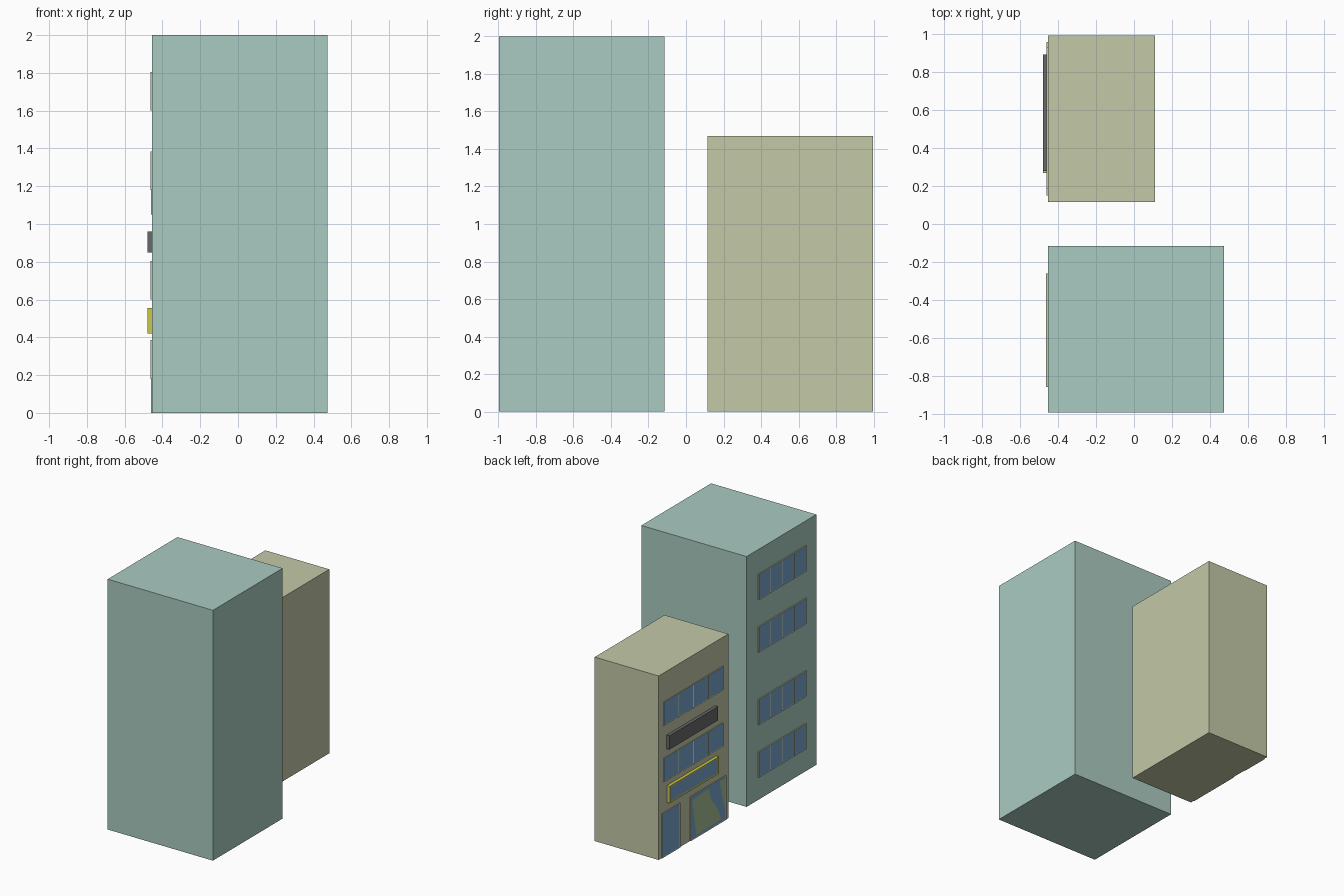
import bpy, bmesh
from mathutils import Vector

cube = bpy.data.objects.get("Cube")
if cube:
    bpy.data.objects.remove(cube, do_unlink=True)


def material(name, rgb):
    linear = [(c / 255 / 12.92) if c < 11 else ((c / 255 + 0.055) / 1.055) ** 2.4 for c in rgb]
    m = bpy.data.materials.new(name)
    m.use_nodes = True
    m.diffuse_color = (*linear, 1)
    m.node_tree.nodes["Principled BSDF"].inputs["Base Color"].default_value = (*linear, 1)
    return m


TEAL = material("pale teal", (170, 203, 193))
OLIVE = material("pale olive", (195, 201, 167))
GLASS = material("window blue", (122, 166, 208))
YELLOW = material("sign yellow", (204, 200, 72))
CHARCOAL = material("charcoal", (105, 105, 105))
LEAF = material("display green", (165, 190, 145))

WALL = -0.455  # x of the shared facade plane


def finish(name, bm, mats):
    mesh = bpy.data.meshes.new(name)
    bm.to_mesh(mesh)
    bm.free()
    for m in mats:
        mesh.materials.append(m)
    obj = bpy.data.objects.new(name, mesh)
    bpy.context.collection.objects.link(obj)
    return obj


def box(bm, xs, ys, zs):
    """Add a box from three ranges and return its -x face."""
    verts = bmesh.ops.create_cube(bm, size=1)["verts"]
    for v in verts:
        v.co = Vector(r[0] if c < 0 else r[1] for c, r in zip(v.co, (xs, ys, zs)))
    faces = {f for v in verts for f in v.link_faces}
    return min(faces, key=lambda f: f.calc_center_median().x)


def block(name, xs, ys, zs, mat):
    bm = bmesh.new()
    box(bm, xs, ys, zs)
    return finish(name, bm, [mat])


def glazed(name, ys, zs, out, frame, panes=1, rim=0.006, recess=0.002):
    """Framed panel on the facade, split into equal panes with recessed glass."""
    bm = bmesh.new()
    step = (ys[1] - ys[0]) / panes
    for i in range(panes):
        start = ys[0] + i * step
        face = box(bm, (WALL - out, WALL + 0.005), (start, start + step), zs)
        bmesh.ops.inset_individual(bm, faces=[face], thickness=rim, depth=-recess)
        face.material_index = 1
    return finish(name, bm, [frame, GLASS])


def poster(name, outline, ys, zs, x):
    """Thin flat shape; outline is in fractions of the shop window."""
    bm = bmesh.new()
    verts = [bm.verts.new((x, ys[1] - u * (ys[1] - ys[0]), zs[0] + v * (zs[1] - zs[0])))
             for u, v in outline]
    face = bm.faces.new(verts)
    face.normal_update()
    if face.normal.x > 0:
        face.normal_flip()
    return finish(name, bm, [LEAF])


# Tall building with four rows of windows
block("tall_building", (WALL, 0.475), (-0.995, -0.115), (0, 2), TEAL)
for i, z in enumerate((0.18, 0.6, 1.18, 1.6)):
    glazed(f"tall_window_row_{i + 1}", (-0.86, -0.26), (z, z + 0.205), 0.009, OLIVE, panes=4)

# Short building with two rows of windows
block("short_building", (WALL, 0.11), (0.115, 0.995), (0, 1.47), OLIVE)
for i, z in enumerate((0.6, 1.05)):
    glazed(f"short_window_row_{i + 1}", (0.185, 0.935), (z, z + 0.19), 0.006, OLIVE, panes=4)

# Projecting signs
block("upper_sign", (-0.48, WALL), (0.28, 0.895), (0.85, 0.96), CHARCOAL)
glazed("lower_sign", (0.27, 0.89), (0.42, 0.555), 0.025, YELLOW, rim=0.015)

# Entrance and shop window
glazed("shop_door", (0.73, 0.96), (0, 0.355), 0.006, OLIVE, rim=0.008)
shop_y, shop_z = (0.15, 0.6), (0.0, 0.355)
glazed("shop_window", shop_y, shop_z, 0.006, OLIVE, rim=0.008)
poster("display_panel_large",
       [(0.05, 0.9), (0.5, 0.94), (0.6, 0.62), (0.76, 0.36), (0.86, 0.08), (0.16, 0.06)],
       shop_y, shop_z, WALL - 0.0055)
poster("display_panel_small",
       [(0.82, 0.95), (0.96, 0.95), (0.96, 0.3), (0.88, 0.6)],
       shop_y, shop_z, WALL - 0.0055)
